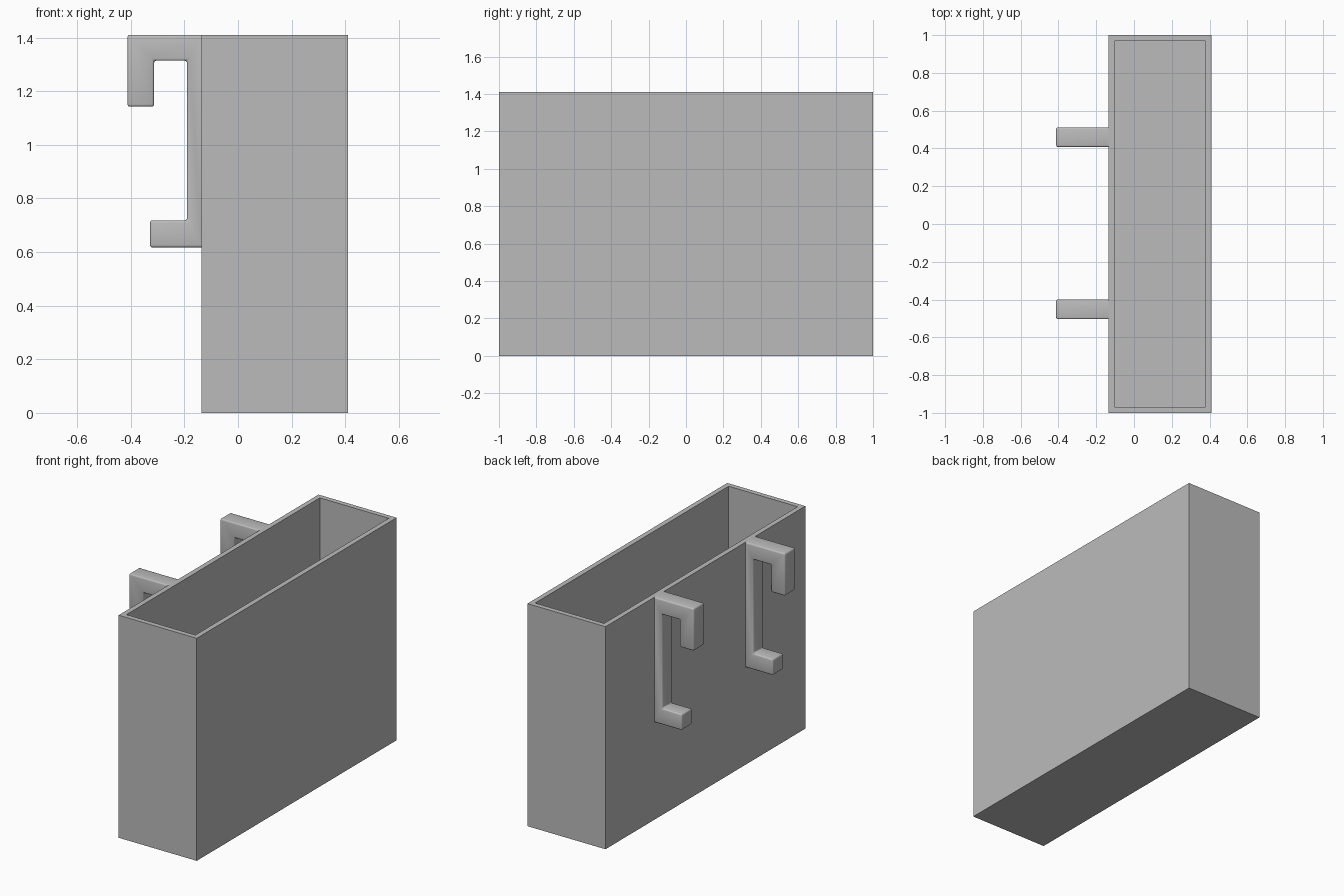
import bpy
import bmesh

cube = bpy.data.objects.get("Cube")
if cube:
    bpy.data.objects.remove(cube, do_unlink=True)

HEIGHT = 1.41
WALL = 0.045
BACK, FRONT = -0.136, 0.411

grey = bpy.data.materials.new("plain grey")
grey.use_nodes = True
colour = (0.5, 0.5, 0.5, 1)
grey.diffuse_color = colour
grey.node_tree.nodes["Principled BSDF"].inputs["Base Color"].default_value = colour


def finish(bm, name):
    bmesh.ops.recalc_face_normals(bm, faces=bm.faces)
    mesh = bpy.data.meshes.new(name)
    bm.to_mesh(mesh)
    bm.free()
    mesh.materials.append(grey)
    obj = bpy.data.objects.new(name, mesh)
    bpy.context.collection.objects.link(obj)
    return obj


def prism(bm, points, direction):
    """Fill an outline and extrude it along a direction."""
    face = bm.faces.new([bm.verts.new(p) for p in points])
    result = bmesh.ops.extrude_face_region(bm, geom=[face])
    verts = [g for g in result["geom"] if isinstance(g, bmesh.types.BMVert)]
    bmesh.ops.translate(bm, vec=direction, verts=verts)
    bm.normal_update()


# Open bin: a box whose top is inset and pushed down to the floor
bm = bmesh.new()
prism(bm, [(BACK, -1, 0), (FRONT, -1, 0), (FRONT, 1, 0), (BACK, 1, 0)], (0, 0, HEIGHT))
bmesh.ops.recalc_face_normals(bm, faces=bm.faces)
top = max(bm.faces, key=lambda f: f.calc_center_median().z)
bmesh.ops.inset_region(bm, faces=[top], thickness=WALL)
well = bmesh.ops.extrude_face_region(bm, geom=[top])
floor_verts = [g for g in well["geom"] if isinstance(g, bmesh.types.BMVert)]
bmesh.ops.translate(bm, vec=(0, 0, WALL - HEIGHT), verts=floor_verts)
if top.is_valid:
    bmesh.ops.delete(bm, geom=[top], context='FACES_ONLY')
finish(bm, "bin")

# Hanging hooks: outline of hook, spine and foot with softened edges
outline = [(BACK, HEIGHT), (-0.412, HEIGHT), (-0.412, 1.142), (-0.313, 1.142),
           (-0.313, 1.314), (-0.19, 1.314), (-0.19, 0.718), (-0.328, 0.718),
           (-0.328, 0.617), (BACK, 0.617)]
for name, y in (("left_hook", 0.408), ("right_hook", -0.504)):
    bm = bmesh.new()
    prism(bm, [(x, y, z) for x, z in outline], (0, 0.104, 0))
    free = [e for e in bm.edges if min(v.co.x for v in e.verts) < BACK - 0.01]
    bmesh.ops.bevel(bm, geom=free, offset=0.009, segments=3, profile=0.5,
                    affect='EDGES', clamp_overlap=True)
    hook = finish(bm, name)
    bpy.ops.object.select_all(action='DESELECT')
    hook.select_set(True)
    bpy.context.view_layer.objects.active = hook
    bpy.ops.object.shade_smooth_by_angle(angle=0.6)
